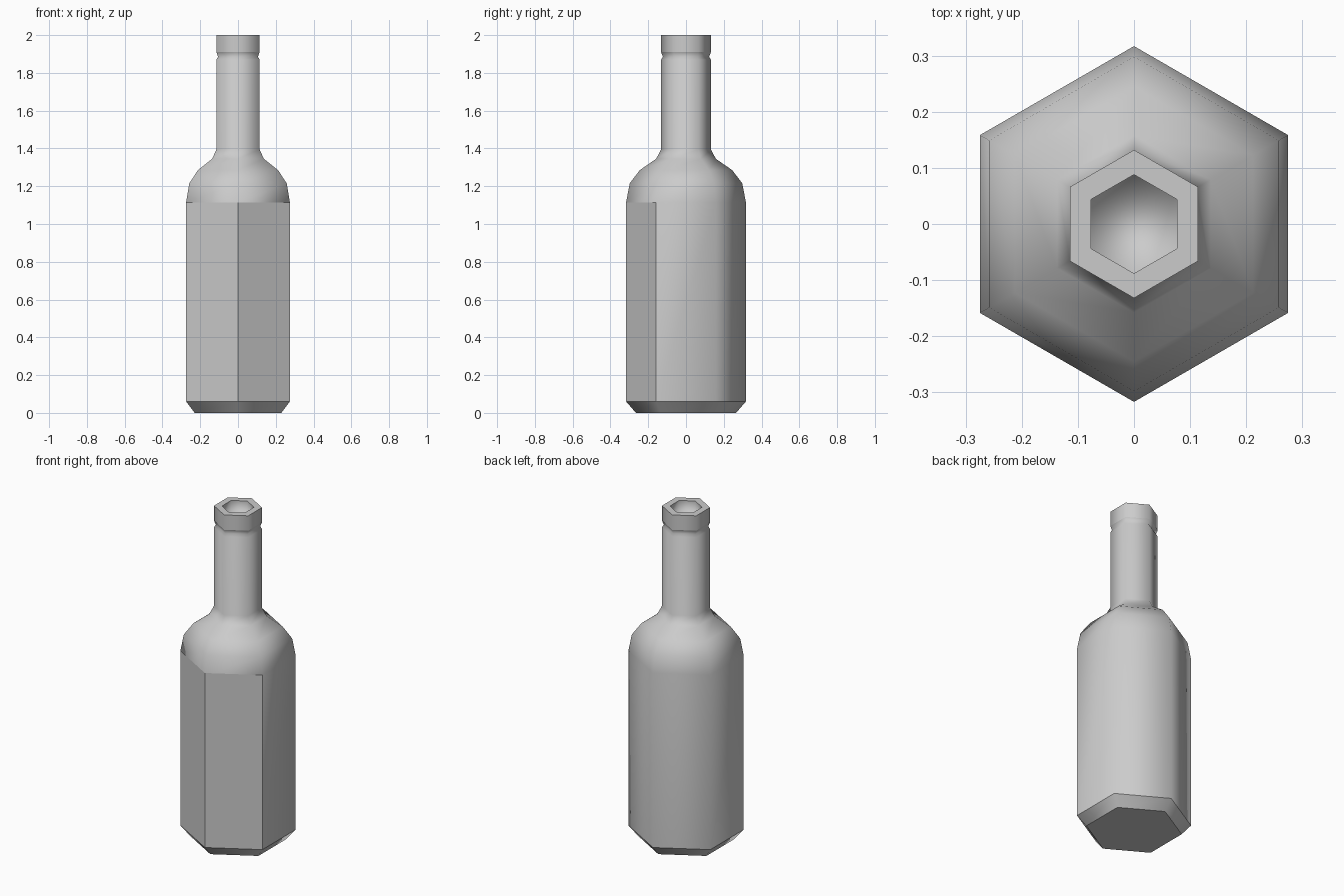
import bpy, bmesh
from math import cos, sin, radians

if "Cube" in bpy.data.objects:
    bpy.data.objects.remove(bpy.data.objects["Cube"])

SIDES = 6
# profile: (corner radius, height, hard ring edge)
PROFILE = [
    (0.265, 0.00, True), (0.317, 0.06, True),       # base chamfer
    (0.317, 1.115, False), (0.298, 1.215, False),   # body and shoulder
    (0.245, 1.285, False), (0.158, 1.345, False),
    (0.132, 1.395, False), (0.132, 1.87, False),    # neck
    (0.122, 1.885, False), (0.132, 1.91, True),     # groove under the lip
    (0.132, 2.00, True), (0.088, 2.00, True),       # lip and mouth rim
    (0.088, 1.93, False),                           # mouth recess
]

bm = bmesh.new()
rings = []
for r, z, _ in PROFILE:
    angles = [radians(90 + 360 / SIDES * k) for k in range(SIDES)]
    rings.append([bm.verts.new((r * cos(a), r * sin(a), z)) for a in angles])

# walls between rings; the two front body panels stay flat
for i, (lo, hi) in enumerate(zip(rings, rings[1:])):
    for k in range(SIDES):
        n = (k + 1) % SIDES
        face = bm.faces.new((lo[k], lo[n], hi[n], hi[k]))
        face.smooth = True
        if i == 1 and k in (2, 3):
            face.smooth = False
            for e in face.edges:
                e.smooth = False

# closed base and mouth floor
bm.faces.new(rings[0][::-1])
bm.faces.new(rings[-1]).smooth = True

# hard ring edges
for ring, (_, _, hard) in zip(rings, PROFILE):
    if hard:
        for k in range(SIDES):
            bm.edges.get((ring[k], ring[(k + 1) % SIDES])).smooth = False

mesh = bpy.data.meshes.new("bottle")
bm.to_mesh(mesh)
bm.free()
bottle = bpy.data.objects.new("bottle", mesh)
bpy.context.collection.objects.link(bottle)
